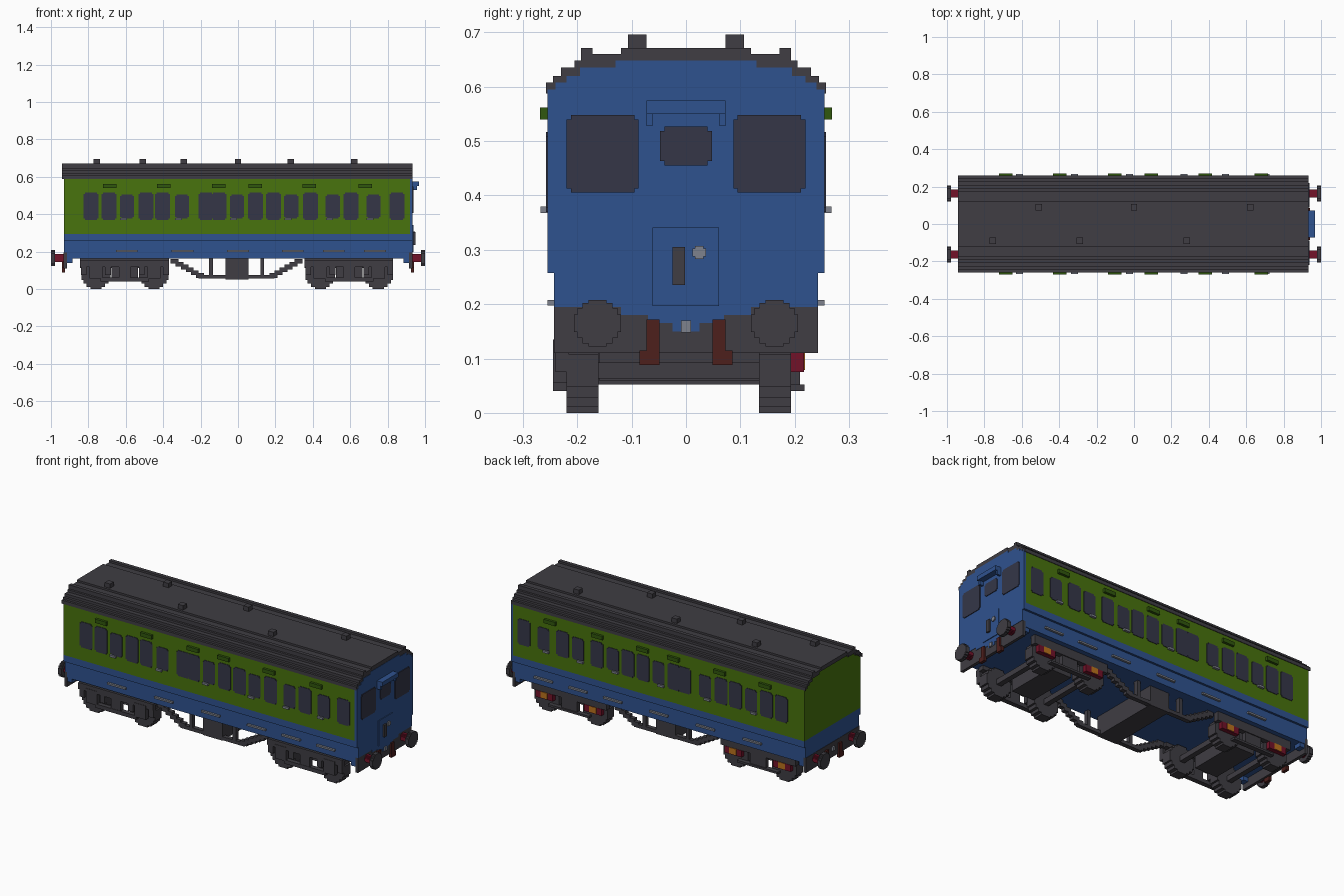
import bpy, bmesh

cube = bpy.data.objects.get("Cube")
if cube:
    bpy.data.objects.remove(cube, do_unlink=True)


def material(name, rgb):
    m = bpy.data.materials.new(name)
    m.use_nodes = True
    m.diffuse_color = (*rgb, 1)
    bsdf = next(n for n in m.node_tree.nodes if n.type == 'BSDF_PRINCIPLED')
    bsdf.inputs["Base Color"].default_value = (*rgb, 1)
    return m


GREEN = material("side green", (0.065, 0.172, 0.004))
DARK_GREEN = material("vent green", (0.03, 0.095, 0.004))
BLUE = material("body blue", (0.028, 0.085, 0.275))
DARK = material("dark grey", (0.050, 0.047, 0.056))
GLASS = material("window slate", (0.035, 0.037, 0.064))
CRIMSON = material("buffer crimson", (0.17, 0.006, 0.022))
BROWN = material("pipe brown red", (0.075, 0.014, 0.012))
ORANGE = material("axlebox orange", (0.5, 0.17, 0.012))
GREY = material("metal grey", (0.21, 0.225, 0.27))


# Solids: (polygon, axis, start, end); axis x uses (y, z), axis y uses (x, z)
def box(x0, x1, y0, y1, z0, z1):
    return [(x0, z0), (x1, z0), (x1, z1), (x0, z1)], 'y', y0, y1


def build(name, mat, solids):
    bm = bmesh.new()
    for poly, axis, a, b in solids:
        def point(p, d):
            return (d, p[0], p[1]) if axis == 'x' else (p[0], d, p[1])
        lo = [bm.verts.new(point(p, a)) for p in poly]
        hi = [bm.verts.new(point(p, b)) for p in poly]
        bm.faces.new(lo)
        bm.faces.new(hi[::-1])
        n = len(poly)
        for i in range(n):
            j = (i + 1) % n
            bm.faces.new((lo[j], lo[i], hi[i], hi[j]))
    bmesh.ops.recalc_face_normals(bm, faces=bm.faces[:])
    mesh = bpy.data.meshes.new(name)
    bm.to_mesh(mesh)
    bm.free()
    mesh.materials.append(mat)
    ob = bpy.data.objects.new(name, mesh)
    bpy.context.collection.objects.link(ob)
    return ob


def mirrored(half):
    return half + [(-u, v) for u, v in reversed(half)]


def notched(u0, u1, v0, v1, n):
    return [(u0 + n, v0), (u1 - n, v0), (u1 - n, v0 + n), (u1, v0 + n),
            (u1, v1 - n), (u1 - n, v1 - n), (u1 - n, v1), (u0 + n, v1),
            (u0 + n, v1 - n), (u0, v1 - n), (u0, v0 + n), (u0 + n, v0 + n)]


def stepped_disc(u, v, r):
    q = [(1, .38), (.86, .38), (.86, .64), (.64, .64), (.64, .86), (.38, .86), (.38, 1)]
    top = mirrored(q)
    ring = top + [(a, -b) for a, b in reversed(top)]
    return [(u + a * r, v + b * r) for a, b in ring]


def both(solid):
    """The same solid and its copy on the other long side."""
    poly, axis, a, b = solid
    return [solid, (poly, axis, -b, -a)]


# Body shell with stepped arch
ARCH = [(.255, .595), (.24, .595), (.24, .608), (.22, .608), (.22, .62),
        (.195, .62), (.195, .635), (.13, .635), (.13, .648)]
build("upper_body", GREEN, [(mirrored([(.255, .295)] + ARCH), 'x', -.93, .92)])
build("lower_body", BLUE, [
    box(-.93, .92, -.255, .255, .257, .295),
    box(-.93, .92, -.243, .243, .195, .257),
    box(-.915, .915, -.243, .243, .163, .195)]
    + [s for x in (-.925, .885) for s in both(box(x, x + .04, .2, .24, .14, .163))])
END = [(.025, .15), (.025, .165), (.07, .165), (.07, .18), (.12, .18), (.12, .195),
       (.243, .195), (.243, .257), (.255, .257)]
build("cab_end", BLUE, [(mirrored(END + ARCH), 'x', .92, .934)])

# Roof shell
ROOF = [(.258, .588), (.258, .608), (.245, .608), (.245, .62), (.23, .62), (.23, .635),
        (.205, .635), (.205, .648), (.193, .648), (.193, .671), (.172, .671),
        (.172, .66), (.12, .66), (.12, .671)]
inner = mirrored([(.255, .588)] + ARCH)
build("roof", DARK, [(mirrored(ROOF) + inner[::-1], 'x', -.94, .932)])
build("roof_vents", DARK, [box(x - .017, x + .017, y - .017, y + .017, .655, .696)
                           for y, xs in ((.09, (-.51, 0, .622)), (-.09, (-.755, -.29, .282)))
                           for x in xs])

# Side windows, door handles, vents and steps
wide = (-.785, -.688, -.495, -.405, -.203, -.103, .095, .192, .388, .593, .85)
wide = (-.785, -.69, -.493, -.403, -.17, -.102, .093, .19, .387, .605, .85)
doors = (-.593, -.3, -.005, .285, .507, .725)
panes = []
for x in wide:
    panes += both((notched(x - .04, x + .04, .37, .517, .008), 'y', .25, .258))
for x in doors:
    panes += both((notched(x - .038, x + .038, .377, .505, .008), 'y', .25, .258))
build("side_windows", GLASS, panes)
build("door_handles", GREY, [s for x in doors
                             for s in both(box(x - .037, x, .25, .268, .368, .38))])
build("side_vents", DARK_GREEN, [s for x in (-.685, -.397, -.103, .092, .38, .68)
                                 for s in both(box(x - .036, x + .036, .25, .269, .54, .562))])
build("door_steps", GREY, [s for x in (-.595, -.297, 0, .292, .512, .732)
                           for s in both(box(x - .058, x + .058, .24, .255, .198, .208))])

# Cab end details
build("cab_windows", GLASS, [
    (notched(-.22, -.087, .405, .548, .008), 'x', .93, .938),
    (notched(.087, .22, .405, .548, .008), 'x', .93, .938),
    (notched(-.048, .048, .455, .527, .008), 'x', .93, .938)])
build("cab_hood", BLUE, [box(.93, .968, -.073, .073, .55, .575)]
      + both(box(.93, .957, .062, .073, .528, .55)))
build("cab_door", BLUE, [box(.93, .938, -.062, .061, .197, .341)])
build("cab_hose", DARK, [box(.93, .948, -.025, -.002, .235, .305)])
build("cab_lamp", GREY, [(notched(.012, .037, .283, .307, .005), 'x', .93, .945)])

# Headstocks, buffers, pipes and couplings at both ends
for name, s in (("front", 1), ("rear", -1)):
    def span(a, b):
        return (a, b) if s > 0 else (-b, -a)
    build(name + "_headstock", DARK, [box(*span(.915, .932), -.243, .243, .11, .195)])
    build(name + "_buffer_heads", DARK,
          [(stepped_disc(y, .165, .043), 'x', *span(.978, 1)) for y in (-.163, .163)])
    build(name + "_buffer_shafts", CRIMSON,
          [(stepped_disc(y, .165, .021), 'x', *span(.925, .98)) for y in (-.163, .163)])
    build(name + "_brake_pipes", BROWN,
          [q for q in both(box(*span(.925, .942), .049, .073, .115, .172))]
          + both(box(*span(.925, .942), .049, .086, .088, .115)))
    build(name + "_coupling", GREY, [box(*span(.925, .942), -.009, .009, .148, .17)])

# Underframe truss and equipment box, slightly off centre
truss = []
for y in (-.22, .168):
    truss.append(box(-.21, .195, y, y + .025, .055, .075))
    for i in range(6):
        z = .145 - .015 * i
        truss.append(box(-.36 + .027 * i, -.318 + .027 * i, y, y + .025, z - .01, z + .015))
        truss.append(box(.303 - .027 * i, .345 - .027 * i, y, y + .025, z - .01, z + .015))
    truss += [box(x, x + .02, y, y + .025, .07, .165) for x in (-.155, .12)]
build("underframe_truss", DARK, truss)
build("equipment_box", DARK, [box(-.067, .055, -.22, .193, .052, .165)])

# Bogies
for name, cx in (("left_bogie", .595), ("right_bogie", -.605)):
    wheels, frame, red, orange = [], [], [], []
    for dx in (-.155, .155):
        x = cx + dx
        wheels += [(stepped_disc(x, .078, .078), 'y', a, a + .059) for a in (-.22, .134)]
        wheels.append(box(x - .015, x + .015, -.17, .14, .063, .093))
        # front axleboxes with side springs
        frame += [box(x - .035, x + .035, -.245, -.218, .055, .135),
                  box(x - .08, x - .05, -.24, -.215, .075, .135),
                  box(x + .05, x + .08, -.24, -.215, .075, .135)]
        # rear axleboxes
        red.append(box(x - .055, x + .055, .185, .217, .075, .113))
        orange.append(box(x - .022, x + .022, .19, .219, .079, .113))
    # bolster, front side frame and rear side frame
    frame += [box(cx - .07, cx + .07, -.16, .134, .06, .165),
              box(cx - .24, cx + .235, -.243, -.218, .118, .155),
              box(cx - .24, cx + .235, -.22, -.19, .14, .165),
              box(cx - .13, cx + .13, -.245, -.218, .04, .062),
              box(cx - .03, cx + .03, -.243, -.218, .05, .13),
              box(cx - .24, cx + .235, .185, .215, .113, .165),
              box(cx - .13, cx + .13, .19, .218, .04, .052),
              box(cx - .05, cx + .05, .185, .21, .045, .12)]
    build(name + "_wheels", DARK, wheels)
    build(name + "_frame", DARK, frame)
    build(name + "_axlebox_plates", CRIMSON, red)
    build(name + "_axlebox_covers", ORANGE, orange)
